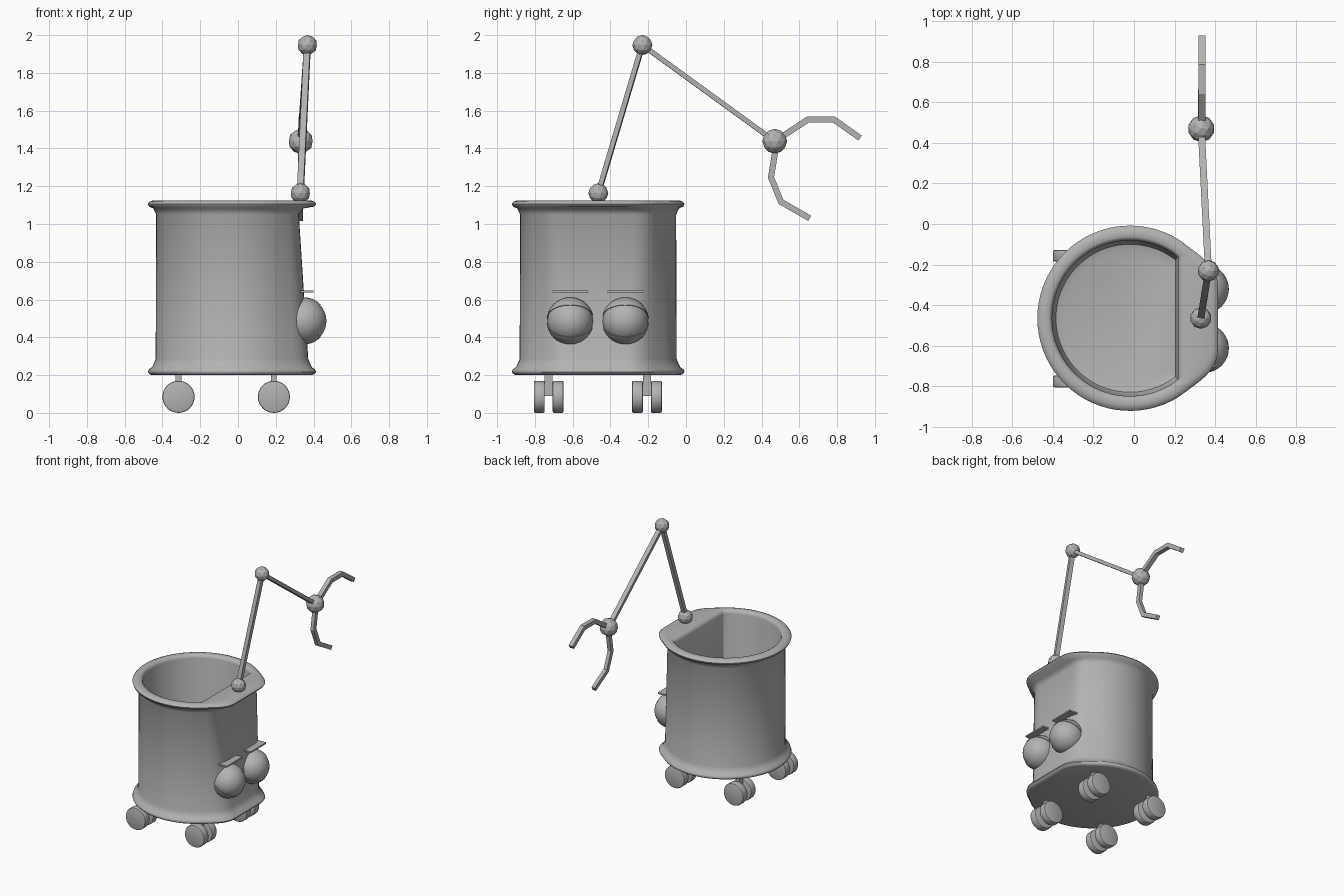
import bpy, bmesh, math
from mathutils import Vector, Matrix

if "Cube" in bpy.data.objects:
    bpy.data.objects.remove(bpy.data.objects["Cube"])

grey = bpy.data.materials.new("plain grey")
grey.diffuse_color = (0.45, 0.45, 0.45, 1)
grey.use_nodes = True
grey.node_tree.nodes["Principled BSDF"].inputs["Base Color"].default_value = grey.diffuse_color


def finish(name, bm, smooth=None):
    bmesh.ops.recalc_face_normals(bm, faces=bm.faces[:])
    me = bpy.data.meshes.new(name)
    bm.to_mesh(me)
    bm.free()
    me.materials.append(grey)
    if smooth is not None:
        for p in me.polygons:
            p.use_smooth = True
        me.set_sharp_from_angle(angle=math.radians(smooth))
    ob = bpy.data.objects.new(name, me)
    bpy.context.collection.objects.link(ob)
    return ob


def box(name, c, s):
    bm = bmesh.new()
    bmesh.ops.create_cube(bm, size=1, matrix=Matrix.Translation(c) @ Matrix.Diagonal((*s, 1)))
    return finish(name, bm)


def bar(name, a, b, w, d):
    # rectangular rod from a to b
    a, b = Vector(a), Vector(b)
    v = b - a
    m = Matrix.Translation((a + b) / 2) @ v.to_track_quat('Z', 'X').to_matrix().to_4x4()
    bm = bmesh.new()
    bmesh.ops.create_cube(bm, size=1, matrix=m @ Matrix.Diagonal((w, d, v.length, 1)))
    return finish(name, bm)


def ball_joint(name, c, r):
    bm = bmesh.new()
    bmesh.ops.create_icosphere(bm, subdivisions=2, radius=r, matrix=Matrix.Translation(c))
    return finish(name, bm)


# ---- bin body: round at the back, flattened at +x ----
CX, CY = -0.02, -0.465
A = math.radians(52)


def half_corner(r, fx):
    # rounded corner between the circle's tangent line and the flat face
    t = Vector((CX + r * math.cos(A), r * math.sin(A)))
    fx = max(fx, t.x)
    k = t + Vector((math.sin(A), -math.cos(A))) * ((fx - t.x) / math.sin(A))
    p0, p2 = t.lerp(k, 0.4), Vector((fx, k.y - 0.08))
    return [p0 * (1 - u) ** 2 + k * 2 * u * (1 - u) + p2 * u * u for u in (0, .2, .4, .6, .8, 1)]


def outline(r, fx):
    a0, n = math.radians(58), 48
    pts = []
    for i in range(n + 1):
        a = a0 + (2 * math.pi - 2 * a0) * i / n
        pts.append(Vector((CX + r * math.cos(a), r * math.sin(a))))
    c = half_corner(r, fx)
    pts += [Vector((p.x, -p.y)) for p in c]
    pts += [p for p in reversed(c)]
    return pts


profile = [  # height, radius, flat face x
    (.200, .435, .39), (.206, .450, .405), (.217, .457, .413), (.230, .453, .408),
    (.243, .434, .39), (.285, .416, .372), (1.05, .413, .322), (1.082, .428, .345),
    (1.093, .452, .405), (1.107, .457, .414), (1.118, .448, .405), (1.125, .430, .385),
    (1.125, .402, .245), (1.118, .390, .226), (1.10, .384, .217), (.30, .380, .214),
    (.26, .365, .20), (.25, .33, .18)]
bm = bmesh.new()
rings = [[bm.verts.new((p.x, p.y + CY, z)) for p in outline(r, fx)] for z, r, fx in profile]
for lo, hi in zip(rings, rings[1:]):
    n = len(lo)
    for i in range(n):
        j = (i + 1) % n
        bm.faces.new((lo[i], lo[j], hi[j], hi[i]))
bm.faces.new(rings[0])
bm.faces.new(rings[-1])
finish("bin_body", bm, 50)

# ---- twin-wheel casters ----
for ix, x in enumerate((-0.315, 0.19)):
    for iy, y in enumerate((-0.727, -0.207)):
        tag = f"{ix}{iy}"
        box("caster_stem_" + tag, (x, y, 0.15), (0.03, 0.042, 0.12))
        for s in (-1, 1):
            bm = bmesh.new()
            m = Matrix.Translation((x, y + s * 0.05, 0.085)) @ Matrix.Rotation(math.pi / 2, 4, 'X')
            bmesh.ops.create_cone(bm, cap_ends=True, segments=32, radius1=0.085, radius2=0.085,
                                  depth=0.058, matrix=m)
            rim = [e for e in bm.edges if abs(e.verts[0].co.y - e.verts[1].co.y) < 1e-4]
            bmesh.ops.bevel(bm, geom=rim, offset=0.008, segments=2, affect='EDGES', profile=0.5)
            finish(f"caster_wheel_{tag}_{'front' if s < 0 else 'back'}", bm, 40)

# ---- eyes with upper and lower lids, and brows ----
for side, y in (("left", -0.613), ("right", -0.321)):
    c = Vector((0.347, y, 0.487))
    rot = Matrix.Translation(c) @ Matrix.Rotation(math.pi / 2, 4, 'Y')
    bm = bmesh.new()
    bmesh.ops.create_uvsphere(bm, u_segments=32, v_segments=20, radius=0.121, matrix=rot)
    finish("eyeball_" + side, bm, 60)
    for part, s in (("upper", 1), ("lower", -1)):
        bm = bmesh.new()
        bmesh.ops.create_uvsphere(bm, u_segments=32, v_segments=20, radius=0.125, matrix=rot)
        a = math.radians(33)
        no = Vector((-math.sin(a), 0, s * math.cos(a)))
        cut = bmesh.ops.bisect_plane(bm, geom=bm.verts[:] + bm.edges[:] + bm.faces[:],
                                     plane_co=c - Vector((0.04, 0, 0)), plane_no=no, clear_inner=True)
        edges = [e for e in cut['geom_cut'] if isinstance(e, bmesh.types.BMEdge)]
        bmesh.ops.edgeloop_fill(bm, edges=edges)
        finish(f"{part}_eyelid_{side}", bm, 40)
    box("brow_" + side, (0.365, y, 0.643), (0.07, 0.19, 0.011))

# ---- arm ----
base, elbow, wrist = (0.33, -0.464, 1.163), (0.367, -0.231, 1.947), (0.332, 0.47, 1.438)
ball_joint("shoulder_joint", base, 0.053)
ball_joint("elbow_joint", elbow, 0.053)
ball_joint("wrist_joint", wrist, 0.066)
bar("lower_arm", base, elbow, 0.026, 0.034)
bar("upper_arm", elbow, wrist, 0.026, 0.034)


# ---- claw fingers: mitred flat strips in the yz plane ----
def finger(name, pts, x, w, t):
    pts = [Vector(p) for p in pts]
    bm = bmesh.new()
    loops = []
    for i, p in enumerate(pts):
        d0 = (p - pts[i - 1]).normalized() if i else (pts[1] - p).normalized()
        d1 = (pts[i + 1] - p).normalized() if i < len(pts) - 1 else d0
        d = (d0 + d1).normalized()
        nrm = Vector((-d.y, d.x)) * (t / 2 / d.dot(d0))
        a, b = p + nrm, p - nrm
        loops.append([bm.verts.new(v) for v in (
            (x - w / 2, *a), (x + w / 2, *a), (x + w / 2, *b), (x - w / 2, *b))])
    for lo, hi in zip(loops, loops[1:]):
        for k in range(4):
            bm.faces.new((lo[k], lo[(k + 1) % 4], hi[(k + 1) % 4], hi[k]))
    bm.faces.new(loops[0])
    bm.faces.new(loops[-1])
    finish(name, bm)


finger("upper_claw", [(.47, 1.438), (.646, 1.553), (.783, 1.553), (.922, 1.455)], 0.336, 0.034, 0.032)
finger("lower_claw", [(.478, 1.42), (.450, 1.247), (.503, 1.117), (.655, 1.03)], 0.331, 0.028, 0.032)
